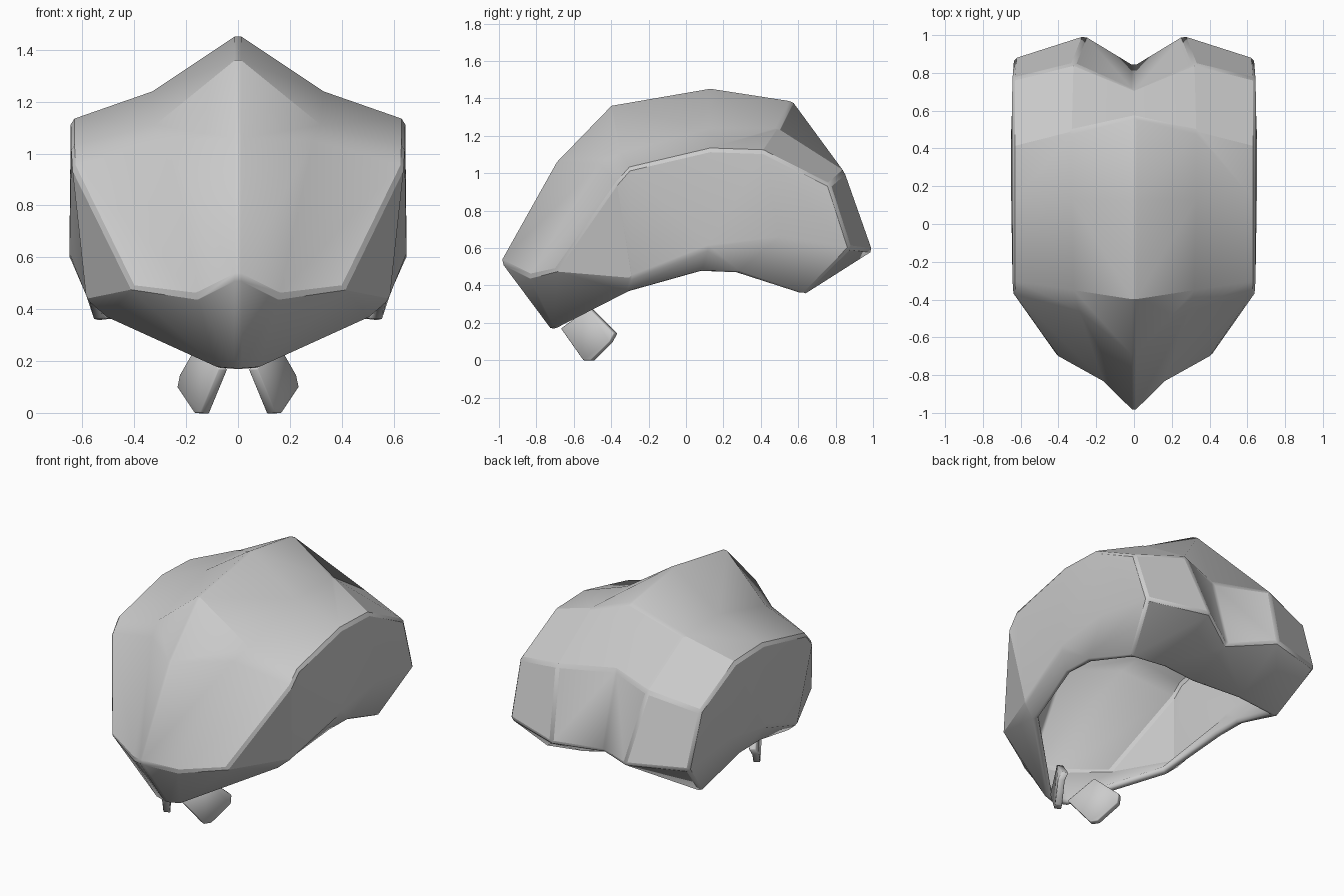
import bpy, bmesh
from mathutils import Vector

if "Cube" in bpy.data.objects:
    bpy.data.objects.remove(bpy.data.objects["Cube"])


def make_half(name, points, faces, probe, up):
    """Half mesh with outward normals (checked on face `probe`), mirrored over x."""
    bm = bmesh.new()
    vs = {k: bm.verts.new(p) for k, p in points.items()}
    fs = [bm.faces.new([vs[k] for k in f.split()]) for f in faces]
    bmesh.ops.recalc_face_normals(bm, faces=bm.faces[:])
    if fs[probe].normal.dot(Vector(up)) < 0:
        bmesh.ops.reverse_faces(bm, faces=bm.faces[:])
    me = bpy.data.meshes.new(name)
    bm.to_mesh(me)
    bm.free()
    ob = bpy.data.objects.new(name, me)
    bpy.context.collection.objects.link(ob)
    bpy.context.view_layer.objects.active = ob
    ob.select_set(True)
    bpy.ops.object.shade_smooth_by_angle(angle=0.45)
    ob.select_set(False)
    m = ob.modifiers.new("mirror", 'MIRROR')
    m.use_clip = True
    return ob


def finish(ob, thickness, bevel):
    s = ob.modifiers.new("thickness", 'SOLIDIFY')
    s.thickness, s.offset, s.use_even_offset = thickness, -1, True
    b = ob.modifiers.new("soft_edges", 'BEVEL')
    b.width, b.segments, b.limit_method, b.angle_limit = bevel, 1, 'ANGLE', 0.6


# Shell cross rows, front to back: ridge (c), middle (m), outer edge (e)
rows = [
    [(0, -.72, .16), (.08, -.70, .165), (.50, -.31, .36)],
    [(0, -1.0, .53), (.16, -.84, .45), (.41, -.70, .48)],
    [(0, -.70, 1.06), (.29, -.46, 1.05), (.64, -.37, .95)],
    [(0, -.40, 1.37), (.32, -.35, 1.11), (.645, -.30, 1.03)],
    [(0, .13, 1.46), (.33, .13, 1.24), (.645, .13, 1.13)],
    [(0, .57, 1.39), (.33, .49, 1.24), (.645, .41, 1.12)],
    [(0, .71, 1.01), (.32, .85, 1.01), (.645, .77, .94)],
    [(0, .84, .54), (.26, 1.0, .585), (.635, .88, .60)],
    [(0, .54, .42), (.28, .62, .38), (.55, .63, .345)],
]
pts = {f"{c}{i}": p for i, r in enumerate(rows) for c, p in zip("cme", r)}
# Side panel crease (s) and lower rim (r)
pts.update(s1=(.585, -.29, .44), s2=(.65, .12, .60), s3=(.65, .50, .66),
           r2=(.58, .08, .47), r3=(.58, .27, .465))
faces = [f"{a}{i} {b}{i} {b}{i+1} {a}{i+1}" for i in range(8) for a, b in ("cm", "me")]
faces += ["e1 e2 s1", "e2 e3 s1", "e3 e4 s2 s1", "e4 e5 s3 s2", "e5 e6 e7 s3",
          "e0 e1 s1", "e0 s1 s2 r2", "r2 s2 s3 r3", "r3 s3 e7 e8"]
shell = make_half("shell", pts, faces, 8, (0, 0, 1))
finish(shell, .045, .015)

# Pair of flat prongs under the front
prong = make_half("front_prongs", {
    "a": (.075, -.67, .17), "b": (.145, -.55, 0), "c": (.17, -.51, 0),
    "d": (.237, -.41, .10), "e": (.225, -.385, .145), "f": (.15, -.52, .28)},
    ["a b c d e f"], 0, (1, -.5, 0))
finish(prong, .04, .004)
